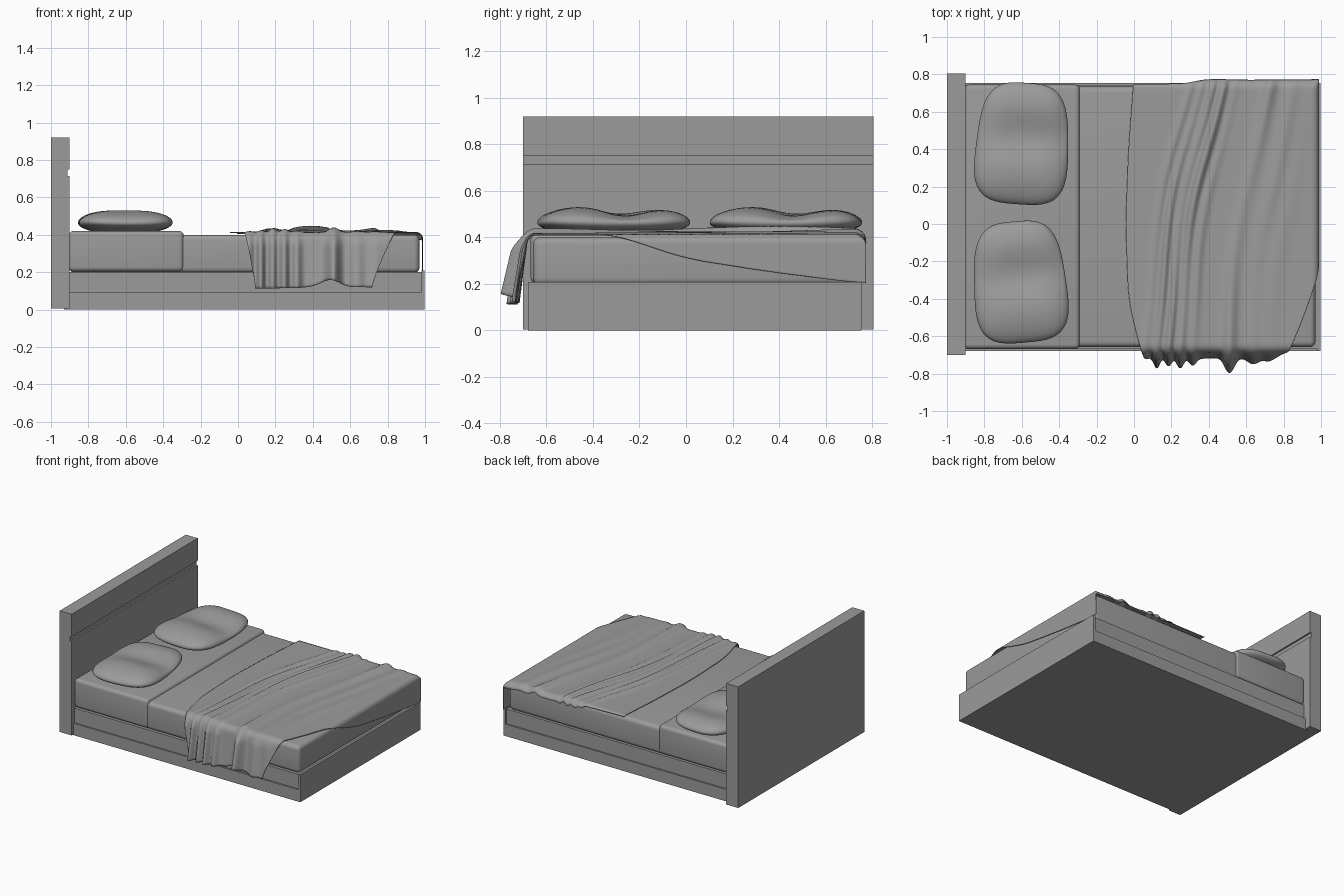
import bpy, bmesh, math
from mathutils import Vector

if "Cube" in bpy.data.objects:
    bpy.data.objects.remove(bpy.data.objects["Cube"])

# One dark grey for every part
GREY = bpy.data.materials.new("dark_grey")
GREY.diffuse_color = (0.33, 0.33, 0.33, 1)
GREY.use_nodes = True
GREY.node_tree.nodes["Principled BSDF"].inputs["Base Color"].default_value = GREY.diffuse_color


def finish(name, bm, smooth=None):
    me = bpy.data.meshes.new(name)
    bmesh.ops.recalc_face_normals(bm, faces=bm.faces)
    bm.to_mesh(me)
    bm.free()
    me.materials.append(GREY)
    ob = bpy.data.objects.new(name, me)
    bpy.context.collection.objects.link(ob)
    if smooth:
        bpy.ops.object.select_all(action='DESELECT')
        bpy.context.view_layer.objects.active = ob
        ob.select_set(True)
        bpy.ops.object.shade_smooth_by_angle(angle=math.radians(smooth))
    return ob


def box(name, lo, hi, bevel=0):
    bm = bmesh.new()
    bmesh.ops.create_cube(bm, size=1)
    for v in bm.verts:
        v.co = [l + (c + 0.5) * (h - l) for c, l, h in zip(v.co, lo, hi)]
    if bevel:
        bmesh.ops.bevel(bm, geom=bm.edges[:], offset=bevel, segments=5,
                        profile=0.5, affect='EDGES')
    return finish(name, bm, 40 if bevel else None)


def lerp_table(table, t):
    # linear interpolation through (position, value) pairs
    if t <= table[0][0]:
        return table[0][1]
    for (a, va), (b, vb) in zip(table, table[1:]):
        if t <= b:
            return va + (vb - va) * (t - a) / (b - a)
    return table[-1][1]


def soft(table, t, w=0.04):
    # the same, with the corners rounded off
    return sum(lerp_table(table, t + k * w) for k in (-1, -0.5, 0, 0.5, 1)) / 5


# Headboard: profile with a horizontal groove, extruded across the bed
profile = [(-1, 0.005), (-0.9, 0.005), (-0.9, 0.715), (-0.912, 0.715),
           (-0.912, 0.75), (-0.9, 0.75), (-0.9, 0.92), (-1, 0.92)]
bm = bmesh.new()
face = bm.faces.new([bm.verts.new((x, -0.70, z)) for x, z in profile])
ext = bmesh.ops.extrude_face_region(bm, geom=[face])
for g in ext['geom']:
    if isinstance(g, bmesh.types.BMVert):
        g.co.y = 0.805
finish("headboard", bm)

# Bed base: plinth, recessed upper rail, full height foot panel
box("base_plinth", (-0.93, -0.68, 0), (0.99, 0.755, 0.09))
box("base_upper_rail", (-0.91, -0.668, 0.09), (0.99, 0.743, 0.2))
box("foot_panel", (0.98, -0.68, 0), (0.997, 0.755, 0.208))

# Mattress and the fitted cover at the head end
box("mattress", (-0.9, -0.658, 0.195), (0.97, 0.735, 0.4), 0.03)
box("head_cover", (-0.905, -0.668, 0.203), (-0.29, 0.745, 0.42), 0.025)


def pillow(name, cx, cy, rot):
    bm = bmesh.new()
    bmesh.ops.create_uvsphere(bm, u_segments=64, v_segments=32, radius=1)
    for v in bm.verts:
        x, y, z = v.co
        r = math.hypot(x, y)
        a = math.atan2(y, x)
        n = 3.4
        k = (abs(math.cos(a)) ** n + abs(math.sin(a)) ** n) ** (-1 / n)
        px, py = r * k * math.cos(a), r * k * math.sin(a)
        if z > 0:
            dent = math.exp(-((py - 0.12) / 0.4) ** 2 - ((px - 0.1) / 0.9) ** 2)
            h = 0.083 * z - 0.05 * dent * min(1, z * 2)
        else:
            h = -0.044 * min(1, abs(z) * 1.35)
        lift = 0.012 * px * px * py * py
        x, y = px * (0.245 - 0.02 * py), py * 0.325
        c, s = math.cos(rot), math.sin(rot)
        v.co = (cx + x * c - y * s, cy + x * s + y * c, 0.462 + h + lift)
    finish(name, bm, 60)


pillow("pillow_left", -0.61, -0.31, math.radians(5))
pillow("pillow_right", -0.597, 0.43, math.radians(-4))

# Blanket: flat cloth coordinates bent over the mattress edges, with folds
HEAD_EDGE = [(-0.99, 0.10), (-0.75, 0.06), (-0.6, 0.015), (-0.4, -0.03),
             (0, -0.045), (0.4, -0.03), (0.8, 0.0)]
FOOT_EDGE = [(-0.99, 0.70), (-0.8, 0.77), (-0.66, 0.84), (-0.45, 0.925), (-0.3, 0.975),
             (0, 1.075), (0.35, 1.13), (0.7, 1.175), (0.8, 1.18)]
BACK_EDGE = [(0, 0.745), (0.28, 0.75), (0.42, 0.79), (0.6, 0.775), (1.2, 0.79)]
FRONT_EDGE = [(0, -0.965), (0.35, -0.96), (0.43, -0.945), (0.5, -0.90), (0.57, -0.955), (1, -0.96)]
# Folds: position, height, width, share kept on top of the bed
RIDGES = [(0.13, 0.018, 0.02, 0.5), (0.19, 0.028, 0.018, 0.6), (0.25, 0.022, 0.02, 0.8),
          (0.31, 0.028, 0.022, 1), (0.375, 0.02, 0.024, 0.6),
          (0.57, 0.045, 0.035, 0.45), (0.70, 0.016, 0.04, 0.6), (0.80, 0.01, 0.05, 0.6)]


def bend(d, radius=0.035):
    # distance past an edge -> (outward, downward)
    if d <= 0:
        return d, 0
    a = min(d / radius, math.pi / 2)
    return radius * math.sin(a), radius * (1 - math.cos(a)) + max(0, d - radius * math.pi / 2)


def cloth(X, Y):
    ox, dx = bend(X - 0.952)
    of, df = bend(-0.645 - Y)
    ob_, db = bend(Y - 0.725)
    yc = max(-0.67, min(0.75, Y))
    t = X - 0.16 * yc - 0.08 * yc * yc + 0.012 * math.sin(yc * 5 + X * 4)
    side = min(1, df / 0.06)
    hang = min(1, df / 0.25)
    fold = 0
    for n, (c, h, w, top) in enumerate(RIDGES):
        keep = top * (0.85 + 0.4 * math.sin(yc * 4 + n * 2.1))
        fold += h * (keep + (1.2 - keep) * side) * math.exp(-((t - c) / w) ** 2)
    fold *= 1 + 0.5 * hang
    fold *= max(0, min(1, (1.0 - X) / 0.12))
    x = 0.952 + ox
    if Y < 0.04:
        y = -0.645 - of - 0.13 * df - fold * side
    else:
        y = 0.725 + ob_ + 0.3 * db
    z = 0.411 - max(dx, db) - df + fold * (1 - side)
    return Vector((x, y, z))


NU, NV = 150, 110
bm = bmesh.new()
rows = []
for j in range(NV + 1):
    v = j / NV
    row = []
    for i in range(NU + 1):
        u = i / NU
        Y = 0.78 - v * 1.74
        for _ in range(3):
            X = soft(HEAD_EDGE, Y, 0.08) * (1 - u) + soft(FOOT_EDGE, Y, 0.08) * u
            back, front = soft(BACK_EDGE, X), soft(FRONT_EDGE, X)
            Y = back + (front - back) * v
        row.append(bm.verts.new(cloth(X, Y)))
    rows.append(row)
for j in range(NV):
    for i in range(NU):
        bm.faces.new((rows[j][i], rows[j + 1][i], rows[j + 1][i + 1], rows[j][i + 1]))
blanket = finish("blanket", bm, 80)
mod = blanket.modifiers.new("thickness", 'SOLIDIFY')
mod.thickness = 0.005
mod.offset = 0
